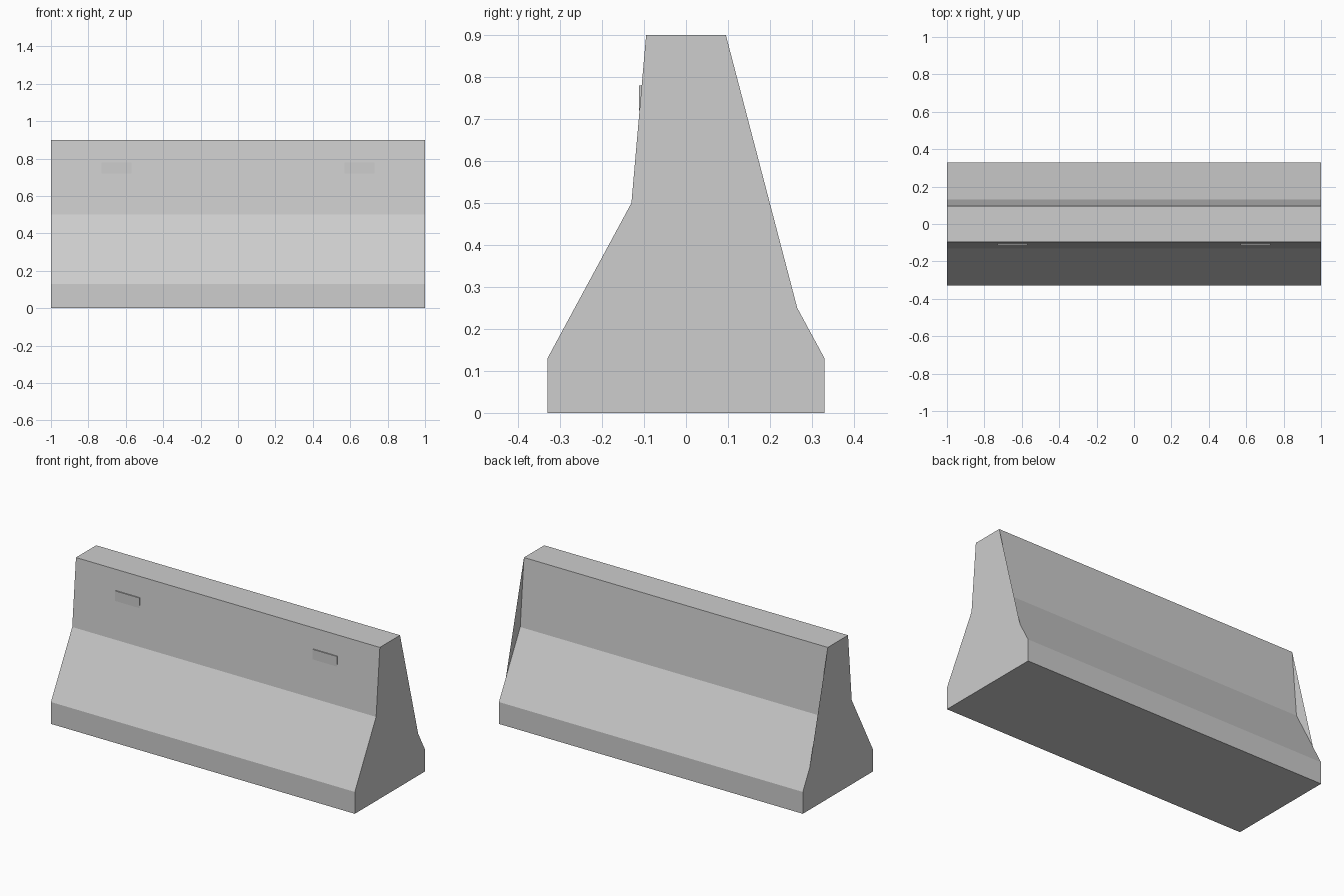
import bpy
import bmesh

cube = bpy.data.objects.get("Cube")
if cube:
    bpy.data.objects.remove(cube, do_unlink=True)

concrete = bpy.data.materials.new("concrete_grey")
concrete.use_nodes = True
GREY = (0.61, 0.61, 0.61, 1)
concrete.diffuse_color = GREY
concrete.node_tree.nodes["Principled BSDF"].inputs["Base Color"].default_value = GREY


def add_object(name, bm):
    mesh = bpy.data.meshes.new(name)
    bm.to_mesh(mesh)
    bm.free()
    mesh.materials.append(concrete)
    obj = bpy.data.objects.new(name, mesh)
    bpy.context.collection.objects.link(obj)
    return obj


HALF = 1.0
front = [(-0.33, 0), (-0.33, 0.13), (-0.13, 0.5), (-0.095, 0.9)]
back = [(-y, z) for y, z in reversed(front)]

# Barrier body: stepped profile swept along its length
bm = bmesh.new()
rings = [[bm.verts.new((x, y, z)) for y, z in front + back] for x in (-HALF, HALF)]
n = len(rings[0])
for i in range(n):
    j = (i + 1) % n
    bm.faces.new((rings[0][i], rings[0][j], rings[1][j], rings[1][i]))
bmesh.ops.recalc_face_normals(bm, faces=bm.faces)
add_object("barrier_body", bm)

# Flat end faces: the rear edge runs straight from the top to the lower slope
end_outline = front + [back[0], (0.265, 0.25)] + back[2:]
for name, x in (("right_end", -HALF), ("left_end", HALF)):
    bm = bmesh.new()
    face = bm.faces.new([bm.verts.new((x, y, z)) for y, z in end_outline])
    face.normal_update()
    if face.normal.x * x < 0:
        face.normal_flip()
    add_object(name, bm)

# Small raised plates on the upper front
for name, x in (("right_plate", -0.65), ("left_plate", 0.65)):
    bm = bmesh.new()
    bmesh.ops.create_cube(bm, size=1)
    bmesh.ops.scale(bm, vec=(0.16, 0.02, 0.06), verts=bm.verts)
    bmesh.ops.translate(bm, vec=(x, -0.102, 0.75), verts=bm.verts)
    add_object(name, bm)
